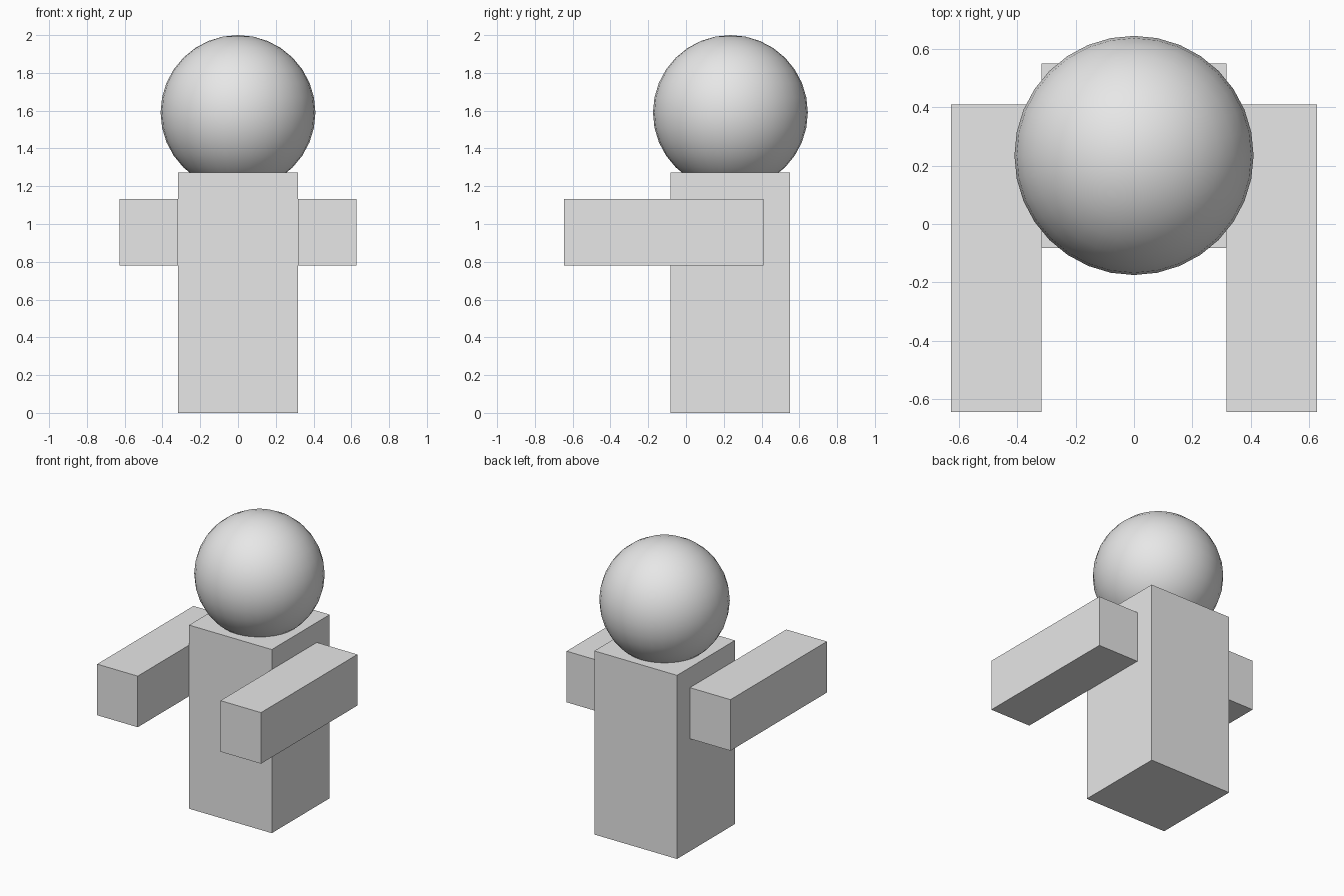
import bpy

# Remove the default cube
cube = bpy.data.objects.get("Cube")
if cube:
    bpy.data.objects.remove(cube, do_unlink=True)

# Single plain material
grey = bpy.data.materials.new("light_grey")
grey.use_nodes = True
colour = (0.8, 0.8, 0.8, 1.0)
grey.diffuse_color = colour
grey.node_tree.nodes["Principled BSDF"].inputs["Base Color"].default_value = colour


def box(name, low, high):
    """Add a box spanning two opposite corners."""
    centre = [(a + b) / 2 for a, b in zip(low, high)]
    bpy.ops.mesh.primitive_cube_add(size=1, location=centre)
    ob = bpy.context.object
    ob.name = name
    ob.scale = [b - a for a, b in zip(low, high)]
    bpy.ops.object.transform_apply(location=False, rotation=False, scale=True)
    ob.data.materials.append(grey)
    return ob


# Torso block
box("body", (-0.317, -0.083, 0.0), (0.317, 0.551, 1.272))

# Arms reaching forward, one on each side
for name, x0, x1 in (("left_arm", 0.317, 0.628), ("right_arm", -0.628, -0.317)):
    box(name, (x0, -0.645, 0.779), (x1, 0.41, 1.133))

# Round head resting in the top of the body
bpy.ops.mesh.primitive_uv_sphere_add(
    segments=32, ring_count=16, radius=0.41, location=(0, 0.235, 1.59))
head = bpy.context.object
head.name = "head"
head.data.materials.append(grey)
bpy.ops.object.shade_smooth()
